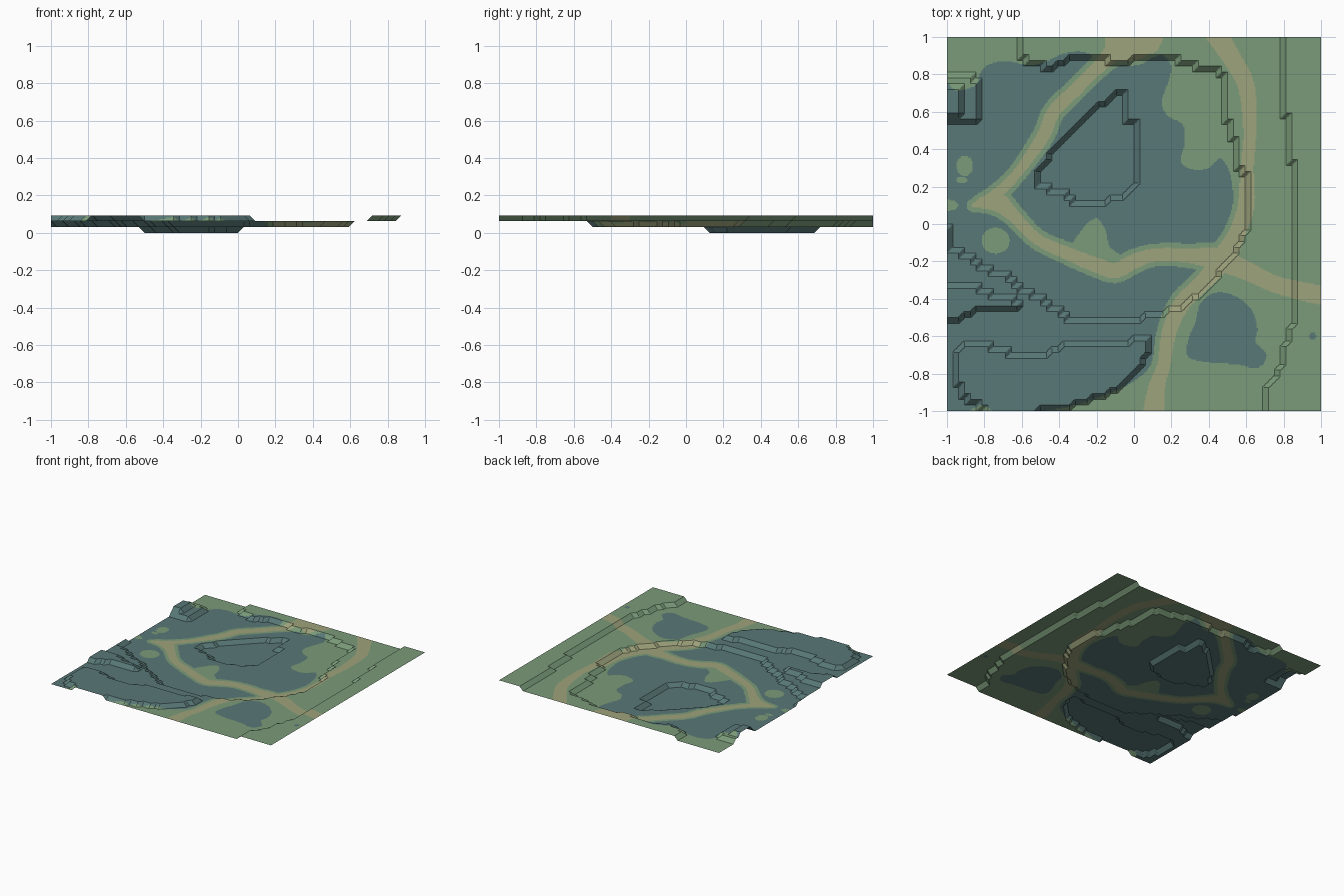
import bpy
import math

if "Cube" in bpy.data.objects:
    bpy.data.objects.remove(bpy.data.objects["Cube"])

CELLS = 64          # terrain cells per side
SUB = 5             # colour subdivisions per cell
N = CELLS * SUB
STEP = 2 / CELLS    # height of one terrace


def material(name, rgb):
    m = bpy.data.materials.new(name)
    lin = [((c / 255 + 0.055) / 1.055) ** 2.4 for c in rgb]
    m.diffuse_color = (*lin, 1)
    m.use_nodes = True
    m.node_tree.nodes["Principled BSDF"].inputs["Base Color"].default_value = m.diffuse_color
    return m


def inside(x, y, poly):
    hit = False
    for (x1, y1), (x2, y2) in zip(poly, poly[1:] + poly[:1]):
        if (y1 > y) != (y2 > y) and x < x1 + (y - y1) * (x2 - x1) / (y2 - y1):
            hit = not hit
    return hit


def spline(p, closed, n=5):
    """Catmull-Rom curve through points of any dimension."""
    out, k = [], len(p)
    for i in range(k if closed else k - 1):
        q = [p[j % k] if closed else p[min(max(j, 0), k - 1)] for j in range(i - 1, i + 3)]
        for s in range(n):
            t = s / n
            out.append(tuple(0.5 * (2 * b + (c - a) * t + (2 * a - 5 * b + 4 * c - d) * t * t
                             + (3 * b - a - 3 * c + d) * t ** 3) for a, b, c, d in zip(*q)))
    return out if closed else out + [p[-1]]


# ---- terrace outlines (level, outline), later ones override earlier ----
lowland = [(-1.1, 1.1), (-.61, 1.1), (-.61, .9), (-.55, .86), (-.45, .83), (-.38, .87), (-.3, .89),
           (-.17, .885), (-.1, .86), (-.05, .845), (0, .89), (.2, .885), (.3, .86), (.38, .83), (.5, .795),
           (.49, .55), (.52, .5), (.56, .3), (.61, .26), (.61, .02), (.58, -.08), (.52, -.18),
           (.45, -.27), (.35, -.38), (.25, -.44), (.15, -.48), (0, -.51), (-.33, -.51), (-.4, -.46),
           (-.5, -.4), (-.6, -.34), (-.66, -.28), (-.8, -.235), (-.87, -.18), (-.97, -.13),
           (-.985, -.03), (-1.1, -.03)]
basin = [(-.52, .25), (-.46, .35), (-.36, .47), (-.26, .58), (-.15, .66), (-.08, .71), (-.045, .7),
         (-.045, .56), (.015, .53), (.015, .2), (-.03, .165), (-.15, .12), (-.31, .12), (-.37, .17), (-.51, .205)]
east_rise = [(.797, 1.1), (.797, .58), (.828, .55), (.828, .34), (.86, .33), (.86, -.5), (.83, -.56),
             (.8, -.7), (.76, -.82), (.71, -.86), (.705, -1.1), (1.1, -1.1), (1.1, 1.1)]
south_plateau = [(-.93, -.65), (-.8, -.64), (-.65, -.69), (-.47, -.69), (-.35, -.64), (.08, -.62), (.07, -.7),
                 (0, -.8), (-.1, -.89), (-.2, -.93), (-.3, -.96), (-.4, -.985), (-.5, -.99), (-.51, -1.1),
                 (-.75, -1.1), (-.8, -.98), (-.88, -.95), (-.95, -.85), (-.95, -.67)]
west_hill = [(-1.1, -.33), (-.86, -.33), (-.8, -.36), (-.68, -.4), (-.6, -.42), (-.62, -.455),
             (-.85, -.455), (-.9, -.49), (-.97, -.53), (-1.1, -.53)]
corner_foot = [(-1.1, .55), (-.835, .55), (-.835, .74), (-.86, .8), (-1.1, .8)]
corner_top = [(-1.1, .58), (-.92, .58), (-.92, .7), (-.95, .74), (-1.1, .74)]
TERRACES = [(1, lowland), (0, basin), (3, east_rise), (3, south_plateau), (3, west_hill),
            (2, corner_foot), (3, corner_top)]

level = [[2] * (CELLS + 1) for _ in range(CELLS + 1)]
for j in range(CELLS + 1):
    for i in range(CELLS + 1):
        for lv, poly in TERRACES:
            if inside(-1 + i * STEP, -1 + j * STEP, poly):
                level[j][i] = lv

# ---- ground cover painted on fine faces: 0 grass, 1 marsh, 2 path ----
cover = [[0] * N for _ in range(N)]


def paint(poly, colour):
    poly = spline(poly, True)
    for j in range(N):
        y = -1 + (j + 0.5) * 2 / N
        xs = sorted(x1 + (y - y1) * (x2 - x1) / (y2 - y1)
                    for (x1, y1), (x2, y2) in zip(poly, poly[1:] + poly[:1]) if (y1 > y) != (y2 > y))
        for a, b in zip(xs[::2], xs[1::2]):
            lo, hi = [math.ceil((v + 1) * N / 2 - 0.5) for v in (a, b)]
            for i in range(max(lo, 0), min(hi, N)):
                cover[j][i] = colour


def stroke(pts, grow, colour):
    """Brush along a path of (x, y, radius) points."""
    pts = spline(pts, False, 4)
    for (x1, y1, r1), (x2, y2, r2) in zip(pts, pts[1:]):
        r = max(r1, r2) + grow
        i0, i1 = [int((v + 1) * N / 2) for v in (min(x1, x2) - r, max(x1, x2) + r)]
        j0, j1 = [int((v + 1) * N / 2) for v in (min(y1, y2) - r, max(y1, y2) + r)]
        dx, dy = x2 - x1, y2 - y1
        dd = dx * dx + dy * dy or 1e-9
        for j in range(max(j0, 0), min(j1 + 1, N)):
            y = -1 + (j + 0.5) * 2 / N
            for i in range(max(i0, 0), min(i1 + 1, N)):
                x = -1 + (i + 0.5) * 2 / N
                t = min(max(((x - x1) * dx + (y - y1) * dy) / dd, 0), 1)
                if math.hypot(x - x1 - t * dx, y - y1 - t * dy) < r1 + (r2 - r1) * t + grow:
                    cover[j][i] = colour


def blob(x, y, rx, ry, colour):
    paint([(x + rx * math.cos(a * math.pi / 4), y + ry * math.sin(a * math.pi / 4)) for a in range(8)], colour)


marsh = [(-1.1, .7), (-.95, .71), (-.85, .74), (-.82, .81), (-.77, .855), (-.68, .87), (-.56, .85), (-.47, .87),
         (-.38, .91), (-.27, .92), (-.15, .87), (-.03, .88), (.08, .91), (.16, .9), (.2, .82), (.15, .66),
         (.18, .58), (.26, .53), (.27, .43), (.25, .33), (.32, .29), (.4, .3), (.46, .35), (.51, .28),
         (.53, .15), (.52, 0), (.46, -.15), (.38, -.28), (.28, -.38), (.17, -.46), (.12, -.58),
         (.09, -.75), (0, -.84), (-.12, -.9), (-.3, -.965), (-.5, -1), (-.74, -1), (-.82, -.965), (-1.1, -.96)]
pond = [(.29, -.71), (.29, -.62), (.33, -.52), (.36, -.41), (.45, -.365), (.55, -.39), (.63, -.46), (.66, -.56),
        (.65, -.63), (.71, -.7), (.66, -.77), (.55, -.75), (.4, -.74)]
paint(marsh, 1)
paint(pond, 1)
blob(.955, -.6, .018, .022, 1)
blob(-.905, .31, .045, .055, 0)
blob(-.92, .235, .03, .018, 0)
blob(-.74, -.09, .075, .07, 0)
blob(-1, .1, .06, .03, 0)
paint([(-.34, -.16), (-.27, -.02), (-.2, .03), (-.15, -.04), (-.13, -.12), (-.05, -.2), (-.2, -.25)], 0)

north_path = [(.0, 1.03, .16), (-.1, .93, .06), (-.2, .83, .035), (-.32, .71, .035), (-.43, .6, .035),
              (-.48, .48, .035), (-.58, .33, .028), (-.66, .23, .025), (-.75, .15, .03)]
middle_path = [(-.86, .1, .01), (-.74, .12, .05), (-.65, .05, .035), (-.52, -.08, .03), (-.35, -.16, .035),
               (-.2, -.22, .04), (-.1, -.25, .04), (.0, -.2, .04), (.12, -.165, .035), (.3, -.17, .04),
               (.45, -.19, .06), (.6, -.25, .05), (.75, -.32, .045), (.9, -.36, .05), (1.05, -.39, .05)]
east_path = [(.44, 1.02, .06), (.52, .89, .05), (.6, .74, .045), (.62, .5, .035), (.605, .3, .035),
             (.6, .1, .045), (.55, -.05, .045), (.48, -.18, .06), (.37, -.31, .045), (.26, -.42, .045),
             (.19, -.57, .04), (.16, -.75, .035), (.12, -.88, .045), (.1, -1.05, .06)]
PATHS = (north_path, middle_path, east_path)
for grow, colour in ((.026, 0), (0, 2)):
    for p in PATHS:
        stroke(p, grow, colour)


# ---- terrain sheet ----
def height(a, b):
    i, j = min(a // SUB, CELLS - 1), min(b // SUB, CELLS - 1)
    u, v = a / SUB - i, b / SUB - j
    p, q, r, s = level[j][i], level[j][i + 1], level[j + 1][i + 1], level[j + 1][i]
    z = p + u * (q - p) + v * (r - q) if u > v else p + v * (s - p) + u * (r - s)
    return z * STEP


verts = [(-1 + a * 2 / N, -1 + b * 2 / N, height(a, b)) for b in range(N + 1) for a in range(N + 1)]
W = N + 1
faces = [(b * W + a, b * W + a + 1, (b + 1) * W + a + 1, (b + 1) * W + a) for b in range(N) for a in range(N)]
mesh = bpy.data.meshes.new("terrain")
mesh.from_pydata(verts, [], faces)
for m in (material("grass_green", (122, 155, 121)), material("marsh_blue", (88, 120, 119)),
          material("path_tan", (158, 163, 124))):
    mesh.materials.append(m)
mesh.polygons.foreach_set("material_index", [c for row in cover for c in row])
mesh.update()
bpy.context.collection.objects.link(bpy.data.objects.new("terrain", mesh))
